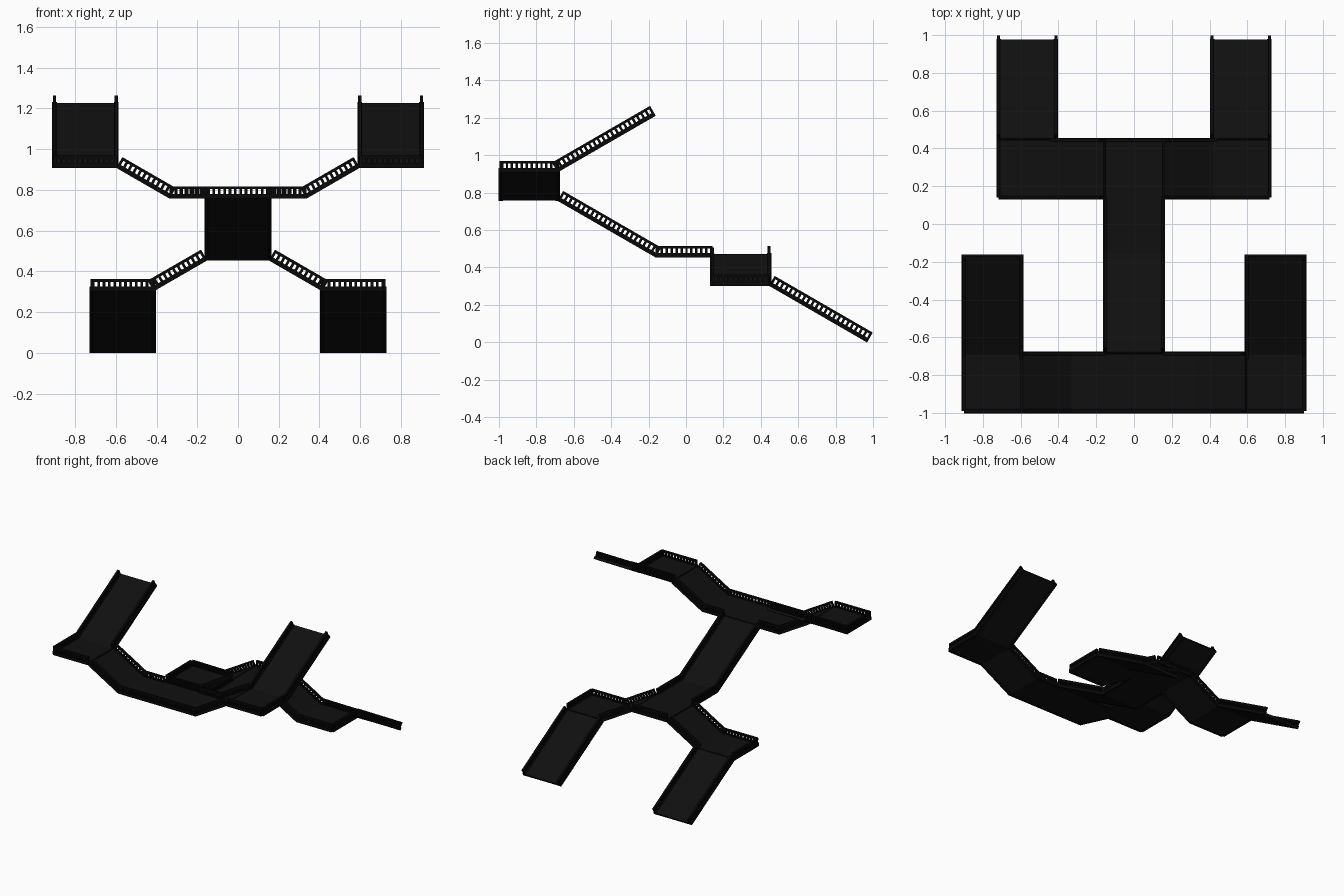
import bpy, bmesh, math
from mathutils import Vector, Matrix

cube = bpy.data.objects.get("Cube")
if cube:
    bpy.data.objects.remove(cube)


def material(name, value):
    m = bpy.data.materials.new(name)
    m.use_nodes = True
    colour = (value, value, value, 1)
    m.diffuse_color = colour
    m.node_tree.nodes["Principled BSDF"].inputs["Base Color"].default_value = colour
    return m


DECK = material("charcoal deck", 0.005)
RAIL = material("black railing", 0.0025)

TILE = 0.303                                  # side of one walkway tile
RUN = TILE * math.cos(math.radians(30))       # horizontal run of a sloped tile
RISE = TILE / 2                               # height gained by a sloped tile
UP = Vector((0, 0, 1))


def beam(bm, a, b, up, width, low, high):
    """Box from a to b, spanning low..high along the up direction."""
    d = b - a
    along = d.normalized()
    side = up.cross(along)
    rot = Matrix((along, side, up)).transposed().to_4x4()
    mid = (a + b) / 2 + up * (low + high) / 2
    size = Matrix.Diagonal((d.length, width, high - low, 1))
    bmesh.ops.create_cube(bm, size=1, matrix=Matrix.Translation(mid) @ rot @ size)


def finish(bm, name, mat):
    mesh = bpy.data.meshes.new(name)
    bm.to_mesh(mesh)
    bm.free()
    mesh.materials.append(mat)
    bpy.context.collection.objects.link(bpy.data.objects.new(name, mesh))


def railing(name, a, b, up=UP):
    """Kerb, handrail and evenly spaced balusters."""
    a, b = Vector(a), Vector(b)
    bm = bmesh.new()
    beam(bm, a, b, up, 0.024, -0.001, 0.022)
    beam(bm, a, b, up, 0.016, 0.046, 0.06)
    count = max(2, round((b - a).length / 0.027))
    half = (b - a).normalized() * 0.0065
    first, last = a + half, b - half
    for i in range(count + 1):
        p = first.lerp(last, i / count)
        beam(bm, p - half, p + half, up, 0.012, 0.02, 0.048)
    finish(bm, name, RAIL)


def walkway(name, a, b, rails=True):
    """Flat or sloped deck with a railing along both sides."""
    a, b = Vector(a), Vector(b)
    along = (b - a).normalized()
    side = UP.cross(along).normalized()
    up = along.cross(side)
    bm = bmesh.new()
    beam(bm, a, b, up, TILE, 0, 0.018)
    finish(bm, name + " deck", DECK)
    if rails:
        for word, s in (("left", 1), ("right", -1)):
            off = side * s * TILE / 2
            railing(f"{name} {word} railing", a + off, b + off, up)


# Key lines along the length and the levels of the decks
front = -0.99
front_back = front + TILE
bridge_start = front_back + 2 * RUN
rear_front = bridge_start + TILE
rear_back = rear_front + TILE
front_mid = front + TILE / 2
rear_mid = rear_front + TILE / 2
z_rear_side = 2 * RISE
z_rear = 3 * RISE
z_front = 5 * RISE
z_front_side = 6 * RISE
half = TILE / 2
hub = 0.335

# Centre spine: front landing, long ramp, level bridge, rear landing
walkway("front landing", (-hub, front_mid, z_front), (hub, front_mid, z_front), False)
railing("front landing railing", (-hub, front, z_front), (hub, front, z_front))
walkway("centre ramp", (0, front_back, z_front), (0, bridge_start, z_rear))
walkway("bridge", (0, bridge_start, z_rear), (0, rear_front, z_rear))
walkway("rear landing", (-half, rear_mid, z_rear), (half, rear_mid, z_rear), False)
railing("rear landing railing", (-half, rear_back, z_rear), (half, rear_back, z_rear))

# Mirrored wings
for word, s in (("left", 1), ("right", -1)):
    # Front wing climbs to a corner landing and a long upward ramp
    x0 = hub + RUN
    x1 = x0 + TILE
    xm = (x0 + x1) / 2
    z = z_front_side
    railing(f"{word} front landing back railing",
            (s * half, front_back, z_front), (s * hub, front_back, z_front))
    walkway(f"{word} front side ramp", (s * hub, front_mid, z_front), (s * x0, front_mid, z))
    walkway(f"{word} front corner", (s * x0, front_mid, z), (s * x1, front_mid, z), False)
    railing(f"{word} front corner railing", (s * x0, front, z), (s * x1, front, z))
    railing(f"{word} front corner outer railing", (s * x1, front, z), (s * x1, front_back, z))
    walkway(f"{word} upper ramp", (s * xm, front_back, z),
            (s * xm, front_back + 2 * RUN, z + 2 * RISE))

    # Rear wing drops to a corner landing and a long ramp to the ground
    x0 = half + RUN
    x1 = x0 + TILE
    xm = (x0 + x1) / 2
    z = z_rear_side
    walkway(f"{word} rear side ramp", (s * half, rear_mid, z_rear), (s * x0, rear_mid, z))
    walkway(f"{word} rear corner", (s * x0, rear_mid, z), (s * x1, rear_mid, z), False)
    railing(f"{word} rear corner railing", (s * x0, rear_front, z), (s * x1, rear_front, z))
    railing(f"{word} rear corner outer railing", (s * x1, rear_front, z), (s * x1, rear_back, z))
    walkway(f"{word} lower ramp", (s * xm, rear_back, z), (s * xm, rear_back + 2 * RUN, 0))
